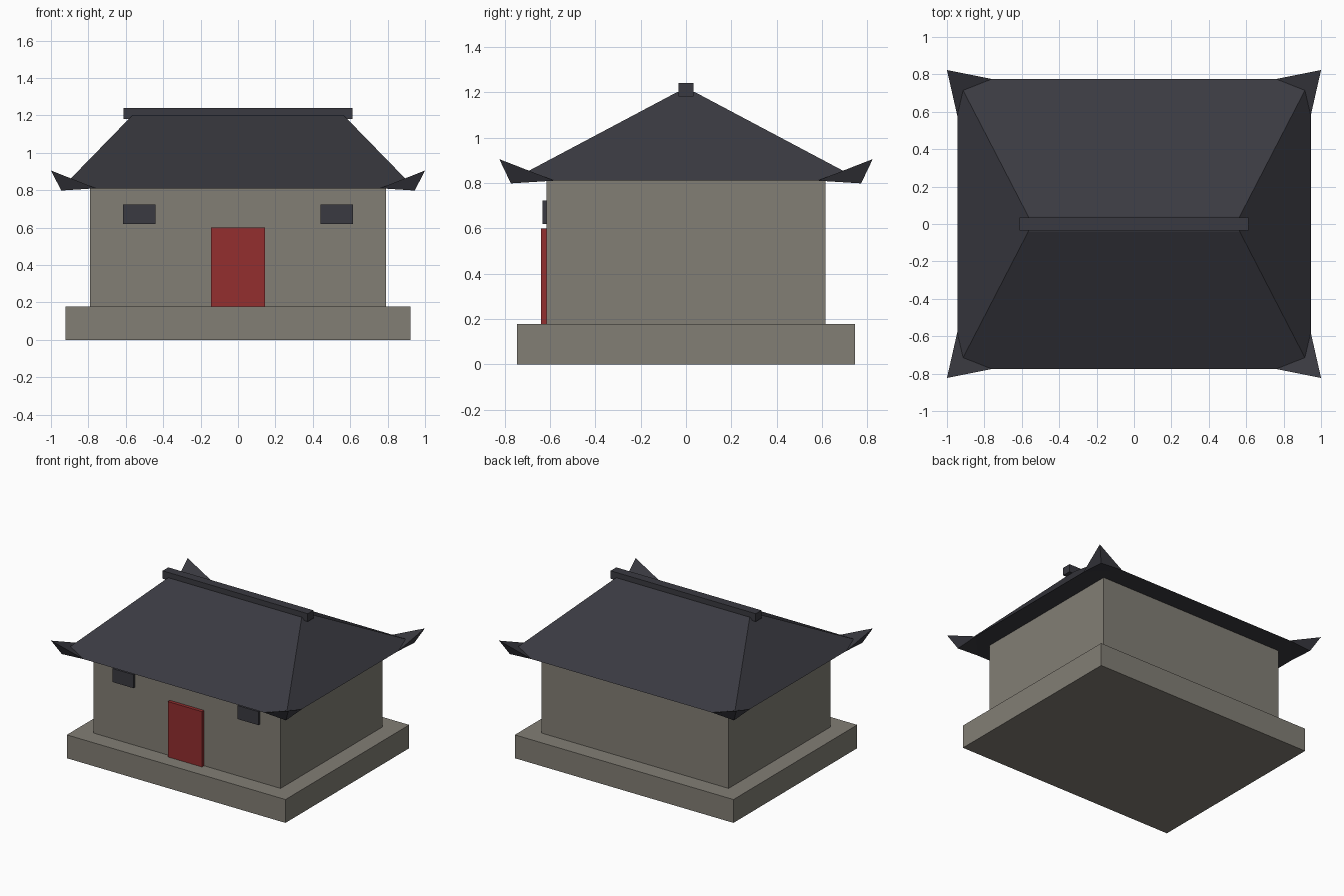
import bpy

if "Cube" in bpy.data.objects:
    bpy.data.objects.remove(bpy.data.objects["Cube"])


def srgb(r, g, b):
    """Turn 0-255 display values into linear values."""
    def f(c):
        c /= 255
        return c / 12.92 if c <= 0.04045 else ((c + 0.055) / 1.055) ** 2.4
    return (f(r), f(g), f(b), 1.0)


def material(name, rgb):
    mat = bpy.data.materials.new(name)
    mat.diffuse_color = srgb(*rgb)
    mat.use_nodes = True
    mat.node_tree.nodes["Principled BSDF"].inputs["Base Color"].default_value = mat.diffuse_color
    return mat


STONE = material("warm_grey_stone", (130, 126, 117))
TILE = material("dark_slate", (58, 58, 65))
RED = material("door_red", (147, 46, 47))


def solid(name, verts, faces, mat):
    mesh = bpy.data.meshes.new(name)
    mesh.from_pydata(verts, [], faces)
    mesh.materials.append(mat)
    obj = bpy.data.objects.new(name, mesh)
    bpy.context.collection.objects.link(obj)
    return obj


def frustum(name, x, y, z0, z1, mat, top=None):
    """Block from (min, max) ranges; top gives other half sizes for the upper face."""
    lower = [(x[0], y[0]), (x[1], y[0]), (x[1], y[1]), (x[0], y[1])]
    upper = lower
    if top:
        tx, ty = top
        upper = [(-tx, -ty), (tx, -ty), (tx, ty), (-tx, ty)]
    verts = [(*p, z0) for p in lower] + [(*p, z1) for p in upper]
    faces = [(3, 2, 1, 0), (4, 5, 6, 7)]
    faces += [(i, (i + 1) % 4, (i + 1) % 4 + 4, i + 4) for i in range(4)]
    return solid(name, verts, faces, mat)


# Stone plinth and walls
frustum("plinth", (-0.922, 0.922), (-0.745, 0.745), 0, 0.178, STONE)
frustum("walls", (-0.79, 0.79), (-0.615, 0.615), 0.178, 0.81, STONE)

# Hipped roof and ridge beam
frustum("roof", (-0.945, 0.945), (-0.775, 0.775), 0.81, 1.2, TILE, top=(0.565, 0.04))
frustum("ridge_beam", (-0.612, 0.612), (-0.034, 0.034), 1.18, 1.24, TILE)

# Door and the two windows
frustum("door", (-0.144, 0.144), (-0.64, -0.615), 0.178, 0.6, RED)
for side, x in (("left", -0.5275), ("right", 0.5275)):
    frustum(side + "_window", (x - 0.0875, x + 0.0875), (-0.633, -0.615), 0.62, 0.723, TILE)

# Upturned eave tips, one on each corner
for sx in (-1, 1):
    for sy in (-1, 1):
        pts = [(1.0, 0.823, 0.905), (0.945, 0.772, 0.798),
               (0.76, 0.775, 0.81), (0.945, 0.58, 0.81)]
        faces = [(0, 2, 3), (0, 1, 2), (0, 3, 1), (1, 3, 2)]
        if sx * sy < 0:
            faces = [f[::-1] for f in faces]
        name = ("front" if sy < 0 else "back") + ("_left" if sx < 0 else "_right")
        solid(name + "_eave_tip", [(sx * a, sy * b, c) for a, b, c in pts], faces, TILE)
